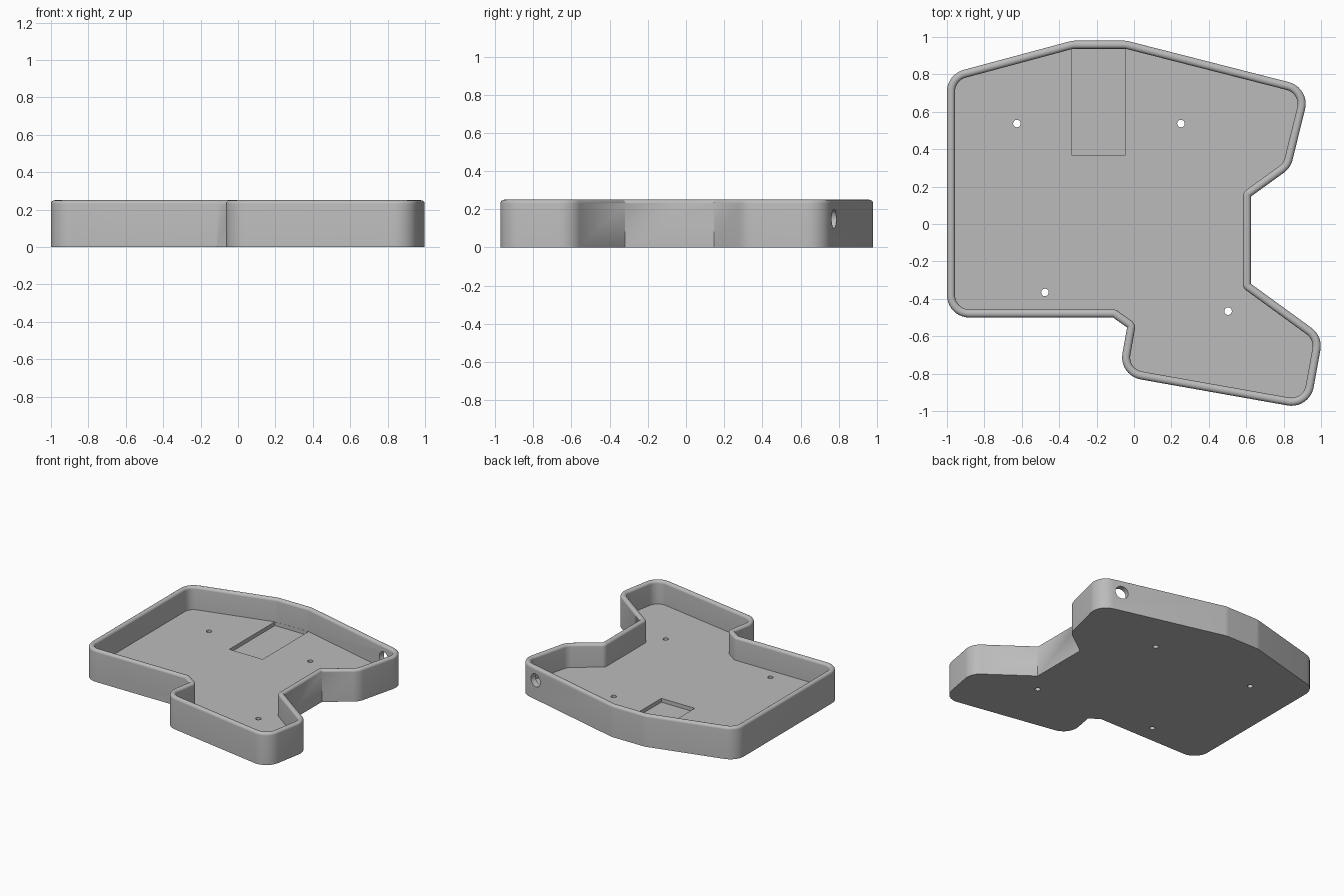
import bpy, bmesh, math
from mathutils import Vector, Matrix

if "Cube" in bpy.data.objects:
    bpy.data.objects.remove(bpy.data.objects["Cube"])

HEIGHT, FLOOR, WALL, RADIUS, LIP = 0.25, 0.07, 0.043, 0.12, 0.02

grey = bpy.data.materials.new("light_grey")
grey.diffuse_color = (0.5, 0.5, 0.5, 1)
grey.use_nodes = True
grey.node_tree.nodes["Principled BSDF"].inputs["Base Color"].default_value = grey.diffuse_color

# Plan outline, counter-clockwise, before corner rounding
corners = [Vector(p) for p in [
    (-1, -0.5), (-0.112, -0.5), (-0.037, -0.553), (-0.083, -0.81),
    (0.939, -0.991), (1.01, -0.6), (0.625, -0.32), (0.625, 0.147),
    (0.837, 0.30), (0.943, 0.729), (-0.04, 0.98), (-0.33, 0.98), (-1, 0.80)]]


def outline(inset, steps=10):
    """Rounded outline moved inward; outer corners rounded, inner corners sharp at inset 0."""
    pts = []
    n = len(corners)
    for i, c in enumerate(corners):
        a = (c - corners[i - 1]).normalized()
        b = (corners[(i + 1) % n] - c).normalized()
        na, nb = Vector((a.y, -a.x)), Vector((b.y, -b.x))   # outward normals
        turn = math.atan2(a.x * b.y - a.y * b.x, a.dot(b))
        r = RADIUS if turn > 0 else 0.0
        centre = c - (na + nb) * (r / (1 + na.dot(nb)))
        for k in range(steps + 1):
            d = Matrix.Rotation(turn * k / steps, 2) @ na
            pts.append(centre + d * (r - inset))
    return pts


# Tray section: outer wall, rounded lip, inner wall
section = [(0, 0)]
for k in range(7):
    t = math.pi / 2 * k / 6
    section.append((LIP * (1 - math.cos(t)), HEIGHT - LIP + LIP * math.sin(t)))
for k in range(7):
    t = math.pi / 2 * k / 6
    section.append((WALL - LIP + LIP * math.sin(t), HEIGHT - LIP + LIP * math.cos(t)))
section.append((WALL, FLOOR))

bm = bmesh.new()
rings = [[bm.verts.new((p.x, p.y, z)) for p in outline(inset)] for inset, z in section]
for lo, hi in zip(rings, rings[1:]):
    for i in range(len(lo)):
        j = (i + 1) % len(lo)
        bm.faces.new((lo[i], lo[j], hi[j], hi[i]))
bm.faces.new(rings[0][::-1])
bm.faces.new(rings[-1])
bmesh.ops.remove_doubles(bm, verts=bm.verts, dist=1e-5)
bmesh.ops.recalc_face_normals(bm, faces=bm.faces)
mesh = bpy.data.meshes.new("tray")
bm.to_mesh(mesh)
bm.free()
tray = bpy.data.objects.new("tray", mesh)
bpy.context.collection.objects.link(tray)
mesh.materials.append(grey)


def cut(cutter):
    cutter.data.materials.append(grey)
    bpy.context.view_layer.objects.active = tray
    mod = tray.modifiers.new("cut", 'BOOLEAN')
    mod.operation, mod.solver, mod.object = 'DIFFERENCE', 'EXACT', cutter
    bpy.ops.object.modifier_apply(modifier=mod.name)
    bpy.data.objects.remove(cutter)


def drill(location, radius, depth, rotation=(0, 0, 0)):
    bpy.ops.mesh.primitive_cylinder_add(vertices=32, radius=radius, depth=depth,
                                        location=location, rotation=rotation)
    cut(bpy.context.object)


# Shallow recess in the floor by the back wall
bpy.ops.mesh.primitive_cube_add(size=1, location=(-0.19, 0.653, 0.06))
bpy.context.object.scale = (0.29, 0.566, 0.04)
bpy.ops.object.transform_apply(location=False, rotation=False, scale=True)
cut(bpy.context.object)

# Screw holes through the floor
for x, y in [(-0.626, 0.537), (0.251, 0.537), (-0.476, -0.366), (0.503, -0.466)]:
    drill((x, y, 0.03), 0.02, 0.2)

# Cable hole through the slanted back wall
slope = math.atan2(0.729 - 0.98, 0.943 + 0.04)
drill((0.757, 0.755, 0.15), 0.05, 0.16, (math.pi / 2, 0, slope))

bpy.ops.object.select_all(action='DESELECT')
tray.select_set(True)
bpy.context.view_layer.objects.active = tray
bpy.ops.object.shade_smooth_by_angle(angle=math.radians(30))
